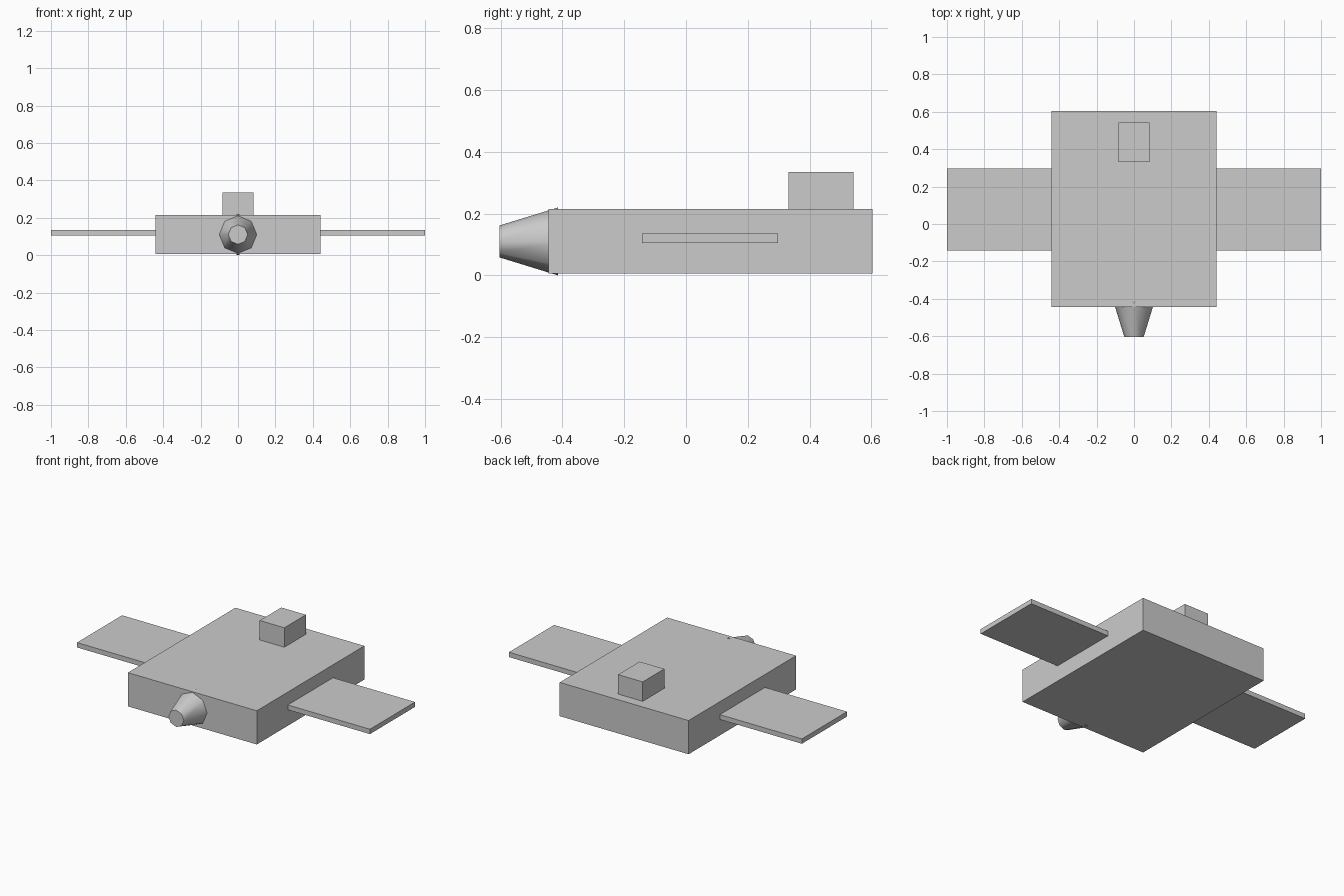
import bpy
from math import radians

if "Cube" in bpy.data.objects:
    bpy.data.objects.remove(bpy.data.objects["Cube"])


def box(name, x, y, z):
    """Box from (min, max) ranges on each axis."""
    bpy.ops.mesh.primitive_cube_add(size=1)
    ob = bpy.context.object
    ob.name = name
    ob.location = [(a + b) / 2 for a, b in (x, y, z)]
    ob.scale = [b - a for a, b in (x, y, z)]
    bpy.ops.object.transform_apply(location=True, rotation=False, scale=True)
    return ob


# Main slab body
box("body", (-0.44, 0.44), (-0.445, 0.603), (0.007, 0.215))

# Small block on the rear of the top face
box("top_block", (-0.084, 0.084), (0.332, 0.542), (0.215, 0.335))

# Thin side plates, mirrored across x
plate = box("side_plates", (0.44, 1.0), (-0.142, 0.298), (0.105, 0.135))
mirror = plate.modifiers.new("mirror", 'MIRROR')
mirror.use_axis[0] = True

# Eight-sided tapered nozzle, wide end sunk into the body front
y0, y1 = -0.603, -0.414
bpy.ops.mesh.primitive_cone_add(vertices=8, radius1=0.11, radius2=0.052, depth=y1 - y0,
                                location=(0, (y0 + y1) / 2, 0.11),
                                rotation=(radians(90), 0, 0))
nozzle = bpy.context.object
nozzle.name = "nozzle"
bpy.ops.object.shade_smooth_by_angle(angle=radians(50))
